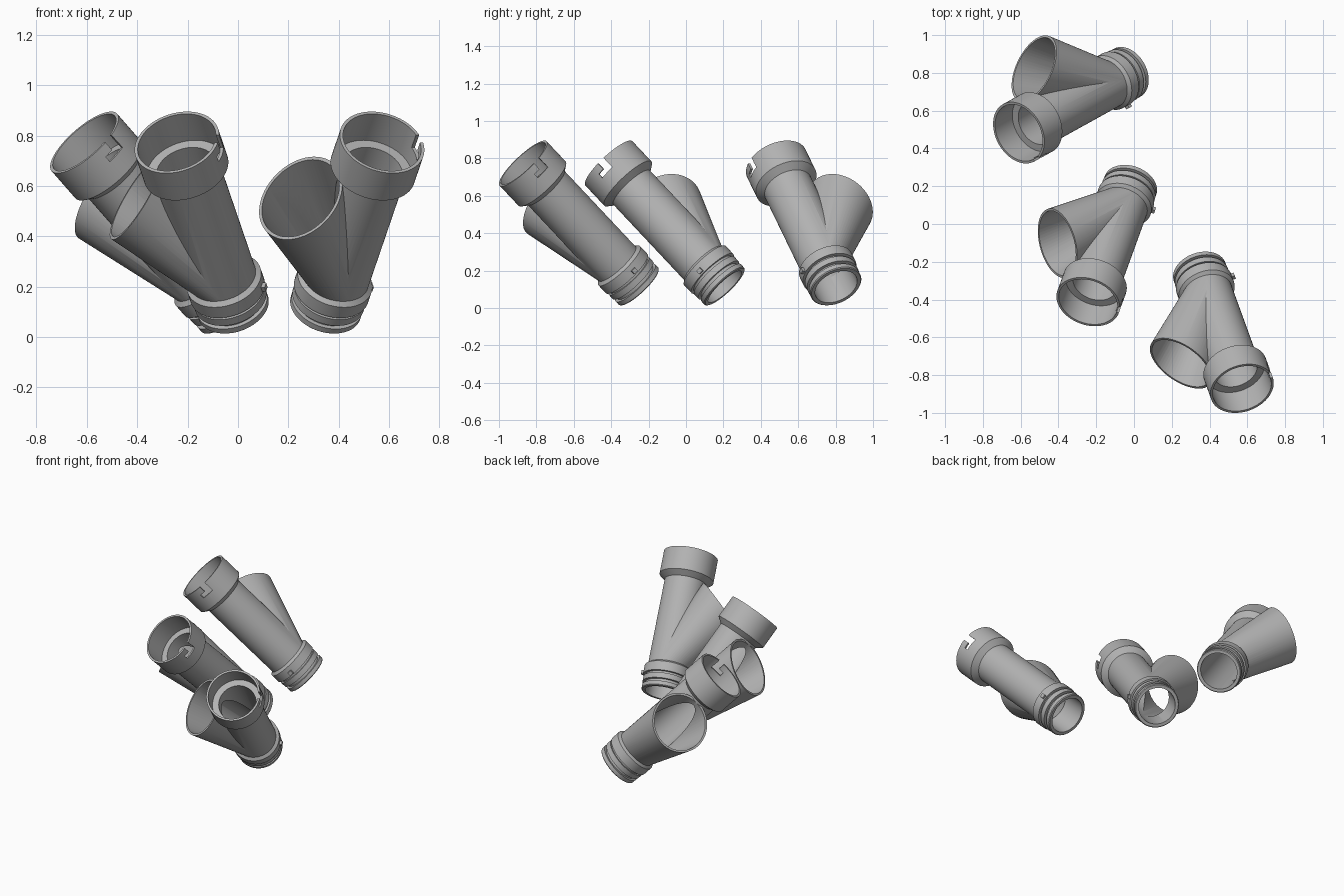
import bpy
import bmesh
from math import radians, cos, sin, pi, sqrt
from mathutils import Matrix, Vector

cube = bpy.data.objects.get("Cube")
if cube:
    bpy.data.objects.remove(cube, do_unlink=True)

SIDES = 64
LENGTH = 0.933

grey = bpy.data.materials.new("plain grey")
grey.use_nodes = True
COLOUR = (0.45, 0.45, 0.45, 1)
grey.diffuse_color = COLOUR
grey.node_tree.nodes["Principled BSDF"].inputs["Base Color"].default_value = COLOUR


def finish(bm, name):
    bmesh.ops.recalc_face_normals(bm, faces=bm.faces)
    mesh = bpy.data.meshes.new(name)
    bm.to_mesh(mesh)
    bm.free()
    mesh.materials.append(grey)
    obj = bpy.data.objects.new(name, mesh)
    bpy.context.collection.objects.link(obj)
    return obj


def circle(bm, radius, matrix):
    return [bm.verts.new(matrix @ Vector((radius * cos(2 * pi * i / SIDES),
                                          radius * sin(2 * pi * i / SIDES), 0)))
            for i in range(SIDES)]


def lathe(name, profile):
    """Closed solid of revolution along z from (radius, z) points."""
    bm = bmesh.new()
    rings = [circle(bm, r, Matrix.Translation((0, 0, z))) for r, z in profile]
    for a, b in zip(rings, rings[1:]):
        for i in range(SIDES):
            j = (i + 1) % SIDES
            bm.faces.new((a[i], a[j], b[j], b[i]))
    bm.faces.new(rings[0])
    bm.faces.new(rings[-1])
    return finish(bm, name)


def funnel(name, tube_radius, mouth_radius, push):
    """Convex hull from the tube circle to the tilted mouth circle."""
    bm = bmesh.new()
    circle(bm, tube_radius, Matrix.Translation((0, 0, 0.17)))
    mouth = Vector((0.01, 0.258, 0.61)) + Vector((0, 1, 1)) * push / sqrt(2)
    circle(bm, mouth_radius,
           Matrix.Translation(mouth) @ Matrix.Rotation(radians(-45), 4, 'X'))
    bmesh.ops.convex_hull(bm, input=bm.verts)
    bmesh.ops.dissolve_limit(bm, angle_limit=radians(0.1),
                             verts=bm.verts, edges=bm.edges)
    return finish(bm, name)


def box(name, low, high):
    bm = bmesh.new()
    low, high = Vector(low), Vector(high)
    bmesh.ops.create_cube(bm, size=1, matrix=Matrix.Translation((low + high) / 2)
                          @ Matrix.Diagonal((*(high - low), 1)))
    return finish(bm, name)


# Outer body: grooved spigot, tube and socket
fitting = lathe("branch_fitting_1", [
    (0.140, 0), (0.145, 0.005), (0.145, 0.030), (0.128, 0.030), (0.128, 0.050),
    (0.147, 0.050), (0.147, 0.085), (0.135, 0.085), (0.135, 0.100),
    (0.153, 0.100), (0.153, 0.160), (0.134, 0.175),
    (0.134, 0.750), (0.173, 0.780), (0.173, LENGTH)])
# Bore through the tube and the socket
bore = lathe("bore_cutter", [
    (0.120, -0.05), (0.120, 0.785), (0.160, 0.785), (0.160, LENGTH + 0.05)])

steps = [
    ('UNION', funnel("branch_funnel", 0.134, 0.190, 0)),
    ('UNION', box("locking_nub", (-0.013, -0.168, 0.108), (0.013, -0.14, 0.132))),
    ('DIFFERENCE', bore),
    ('DIFFERENCE', funnel("funnel_cutter", 0.120, 0.177, 0.003)),
    # Hooked locking slot in the socket
    ('DIFFERENCE', box("slot_entry_cutter", (0, -0.2, 0.868), (0.042, -0.12, 1))),
    ('DIFFERENCE', box("slot_hook_cutter", (-0.038, -0.2, 0.862), (0.043, -0.12, 0.89))),
]
for operation, tool in steps:
    mod = fitting.modifiers.new(tool.name, 'BOOLEAN')
    mod.operation, mod.solver, mod.object = operation, 'EXACT', tool
    tool.hide_render = True

# Bake the booleans and remove the helpers
graph = bpy.context.evaluated_depsgraph_get()
baked = bpy.data.meshes.new_from_object(fitting.evaluated_get(graph))
fitting.modifiers.clear()
fitting.data = baked
baked.name = "branch_fitting"
for _, tool in steps:
    bpy.data.objects.remove(tool, do_unlink=True)

bpy.ops.object.select_all(action='DESELECT')
fitting.select_set(True)
bpy.context.view_layer.objects.active = fitting
bpy.ops.object.shade_smooth_by_angle(angle=radians(25))

# Three fittings leaning at 45 degrees, fanned around the vertical
places = [((0.572, -0.871), 290), ((-0.243, -0.412), 250), ((-0.610, 0.483), 209)]
for index, (top, heading) in enumerate(places):
    obj = fitting
    if index:
        obj = fitting.copy()
        obj.name = f"branch_fitting_{index + 1}"
        bpy.context.collection.objects.link(obj)
    u = Vector((cos(radians(heading)), sin(radians(heading)), 0))
    up = Vector((0, 0, 1))
    axis = (u + up) / sqrt(2)
    axes = Matrix(((up - u) / sqrt(2), u.cross(up), axis)).transposed().to_4x4()
    base = Vector((*top, 0.773)) - axis * LENGTH
    obj.matrix_world = Matrix.Translation(base) @ axes
